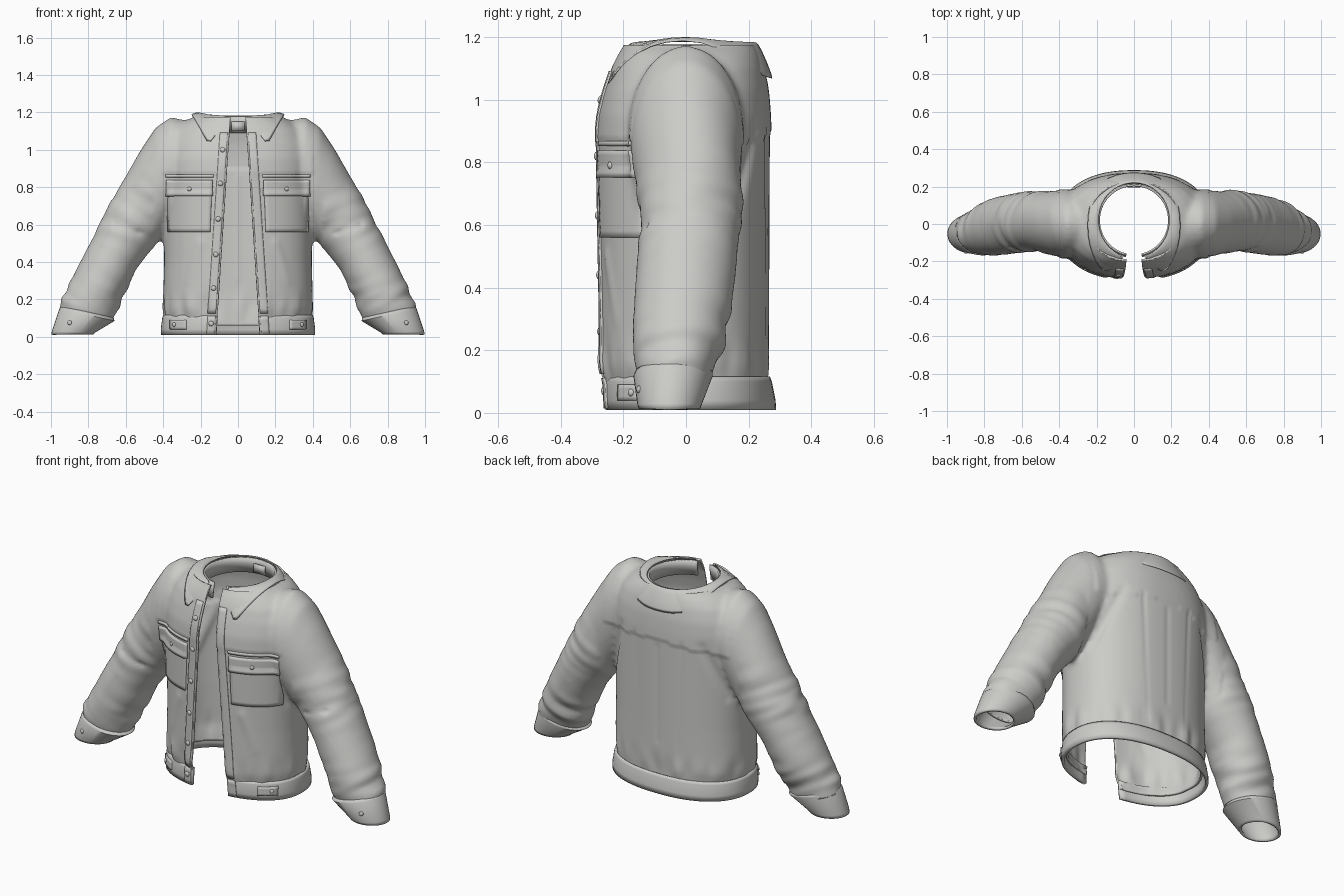
import bpy, bmesh, math
from mathutils import Vector, noise

cube = bpy.data.objects.get("Cube")
if cube:
    bpy.data.objects.remove(cube)

fabric = bpy.data.materials.new("light grey fabric")
fabric.use_nodes = True
GREY = (0.6, 0.6, 0.58, 1)
fabric.diffuse_color = GREY
fabric.node_tree.nodes["Principled BSDF"].inputs["Base Color"].default_value = GREY


def loft(bm, rows, closed=True, caps=False):
    """Skin a list of rows of points, going upward."""
    grid = [[bm.verts.new(p) for p in row] for row in rows]
    n = len(rows[0])
    for a, b in zip(grid, grid[1:]):
        for i in range(n if closed else n - 1):
            j = (i + 1) % n
            bm.faces.new((a[i], a[j], b[j], b[i]))
    if caps:
        bm.faces.new(grid[0][::-1])
        bm.faces.new(grid[-1])


def add(name, bm, mods=(), angle=40):
    """Turn a bmesh into a smooth shaded object with modifiers."""
    mesh = bpy.data.meshes.new(name)
    bm.to_mesh(mesh)
    bm.free()
    mesh.materials.append(fabric)
    ob = bpy.data.objects.new(name, mesh)
    bpy.context.collection.objects.link(ob)
    for kind, props in mods:
        m = ob.modifiers.new(kind.title(), kind)
        for k, v in props.items():
            setattr(m, k, v)
    bpy.ops.object.select_all(action='DESELECT')
    ob.select_set(True)
    bpy.context.view_layer.objects.active = ob
    bpy.ops.object.shade_smooth_by_angle(angle=math.radians(angle))
    bpy.context.view_layer.update()
    return ob


def solid(t, offset=-1):
    return ('SOLIDIFY', dict(thickness=t, offset=offset))


MIRROR = ('MIRROR', {})


def opening(z):
    return 0.118 - 0.066 * z


POWER = 2 / 2.3


def girth(a, z, hw, yf, yb):
    """Point of a rounded oval at angle a, measured from the front."""
    s, c = math.sin(a), math.cos(a)
    x = hw * math.copysign(abs(s) ** POWER, s)
    y = abs(c) ** POWER * (yf if c > 0 else yb)
    return Vector((x, y, z))


def tube_ring(xo, zo, xi, zi, y0, y1, n=40):
    """Oval ring between an outer and an inner point of the sleeve."""
    mid = Vector((xo + xi, y0 + y1, zo + zi)) / 2
    u = Vector((xo - xi, 0, zo - zi)) / 2
    v = Vector((0, (y1 - y0) / 2, 0))
    return [mid + u * math.cos(k * math.tau / n) + v * math.sin(k * math.tau / n) for k in range(n)]


# Body and sleeves, fused from closed volumes
TORSO = [(-.05, .385, -.25, .255), (.06, .385, -.255, .258), (.15, .402, -.278, .266),
         (.4, .395, -.28, .266), (.85, .4, -.285, .268), (.95, .4, -.28, .268),
         (1.03, .385, -.262, .264), (1.1, .35, -.24, .252), (1.15, .29, -.215, .237),
         (1.18, .225, -.195, .222), (1.3, .2, -.18, .215)]
SLEEVE = [(.25, 1.15, .25, .75, -.15, .15), (.36, 1.175, .34, .65, -.18, .18),
          (.44, 1.12, .38, .57, -.175, .18), (.52, 1.0, .41, .53, -.16, .175),
          (.6, .86, .44, .49, -.145, .18), (.7, .69, .49, .43, -.15, .17),
          (.77, .54, .545, .36, -.16, .16), (.85, .39, .59, .26, -.168, .145),
          (.925, .24, .64, .155, -.168, .11), (.95, .17, .66, .1, -.155, .085),
          (.97, .05, .74, .01, -.14, .06)]
bm = bmesh.new()
loft(bm, [[girth(k * math.tau / 64, *r) for k in range(64)] for r in TORSO], caps=True)
for side in (1, -1):
    loft(bm, [[Vector((p.x * side, p.y, p.z)) for p in tube_ring(*r)] for r in SLEEVE], caps=True)
bmesh.ops.recalc_face_normals(bm, faces=bm.faces)
draft = add("jacket_draft", bm, [('REMESH', dict(mode='VOXEL', voxel_size=.013)),
                                 ('SMOOTH', dict(factor=.5, iterations=14))])
fused = bpy.data.meshes.new_from_object(draft.evaluated_get(bpy.context.evaluated_depsgraph_get()))
bpy.data.objects.remove(draft)
bm = bmesh.new()
bm.from_mesh(fused)
bm.normal_update()

# Creases and seams: start, end, width, height
FOLDS = [((.27, -.25, .54), (.33, -.24, .14), .012, -.010), ((.25, -.27, .54), (.17, -.28, .14), .014, -.010),
         ((.21, -.27, .5), (.28, -.25, .3), .025, .010), ((.15, .26, .9), (.12, .27, .12), .009, -.007),
         ((0, .27, .86), (0, .27, .3), .008, -.006), ((.4, -.1, .56), (.36, -.2, .75), .02, -.010),
         ((.38, .14, .6), (.27, .24, .9), .025, -.014), ((.66, -.13, .6), (.48, -.14, .54), .012, -.008)]
FOLDS = [(Vector(a), Vector(b), w, h) for a, b, w, h in FOLDS]


def crease(p):
    total = 0
    for a, b, w, h in FOLDS:
        d = b - a
        t = max(0, min(1, (p - a).dot(d) / d.length_squared))
        total += h * math.exp(-((p - a - d * t).length / w) ** 2)
    return total


for v in bm.verts:
    p = Vector((abs(v.co.x), v.co.y, v.co.z))
    move = crease(p)
    along = p.x * .45 - p.z * .89
    if p.x > .45:  # sleeve wrinkles, strongest at elbow and wrist
        amount = math.exp(-((p.z - .2) / .1) ** 2) + .7 * math.exp(-((p.z - .65) / .14) ** 2)
        move += .016 * amount * noise.noise((v.co.x * 3, p.y * 6, along * 17))
    elif p.z < .3:  # gathers above the hem
        move += .014 * math.exp(-((p.z - .15) / .07) ** 2) * noise.noise((v.co.x * 16, p.y * 16, p.z * 3))
    if p.x < .4 and p.y < -.1 and p.z > .865:  # yoke step
        move += .006 * max(0, 1 - (p.z - .865) / .2)
    if p.y > .1 and p.z > .9 - p.x * .12 and p.x < .4:
        move += .006 * max(0, 1 - (p.z - .88) / .2)
    v.co += v.normal * move

# Trim hem, neck, wrists and the front opening
def cut(co, no, clear=True):
    geom = bm.verts[:] + bm.edges[:] + bm.faces[:]
    bmesh.ops.bisect_plane(bm, geom=geom, plane_co=co, plane_no=no, clear_outer=clear)


cut((0, 0, .06), (0, 0, -1))
cut((0, 0, 1.175), (0, 0, 1))
for s in (1, -1):
    cut((s * .82, 0, .105), (s * .25, 0, -1))
    cut((s * opening(0), 0, 0), (s, 0, .066), clear=False)
gap = [f for f in bm.faces
       if f.calc_center_median().y < 0 and abs(f.calc_center_median().x) < opening(f.calc_center_median().z)]
bmesh.ops.delete(bm, geom=gap, context='FACES')
add("jacket_body", bm, [solid(.012)])

# Hem band
bm = bmesh.new()
rows = []
for ring in [(.01, .412, -.264, .288), (.04, .413, -.266, .286), (.1, .405, -.268, .274), (.116, .4, -.262, .268)]:
    a0 = math.asin((opening(ring[0]) / ring[1]) ** (1 / POWER))
    rows.append([girth(a0 + (math.tau - 2 * a0) * k / 70, *ring) for k in range(71)])
loft(bm, rows, closed=False)
add("hem_band", bm, [solid(.016)])

# Cuffs
CUFF = [(.998, .012, .775, .012, -.15, .045), (.995, .03, .765, .022, -.155, .05),
        (.955, .15, .66, .085, -.168, .085), (.945, .165, .665, .102, -.16, .085)]
bm = bmesh.new()
loft(bm, [tube_ring(*r) for r in CUFF])
bmesh.ops.recalc_face_normals(bm, faces=bm.faces)
add("cuffs", bm, [MIRROR, solid(.014)])

# Neck stand
bm = bmesh.new()
loft(bm, [[Vector((r * math.sin(a), .02 - r * math.cos(a), z)) for a in
           (.22 + (math.tau - .44) * k / 60 for k in range(61))]
          for r, z in ((.203, 1.09), (.196, 1.14), (.192, 1.178))], closed=False)
add("neck_stand", bm, [solid(.01)])

# Folded collar: lower edge from front tip to centre back
EDGE = [(.155, -.268, 1.0), (.185, -.235, 1.07), (.225, -.165, 1.145), (.25, -.07, 1.185), (.25, .05, 1.185),
        (.225, .15, 1.135), (.18, .225, 1.075), (.09, .268, 1.062), (0, .275, 1.06)]
half_top, half_mid, half_low = [], [], []
for k, low in enumerate(EDGE):
    a = .22 + (math.pi - .22) * (k / 8)
    low = Vector(low)
    top = Vector((.195 * math.sin(a), .02 - .2 * math.cos(a), 1.18))
    half_top.append(top)
    half_mid.append(top.lerp(low, .25) + Vector((0, 0, .014)))
    half_low.append(low)
bm = bmesh.new()
loft(bm, [half_low, half_mid, half_top], closed=False)
add("collar", bm, [('MIRROR', dict(use_clip=True)), solid(.01, 1), ('SUBSURF', dict(levels=1, render_levels=1))], 60)


def front(x, z):
    """First surface met from the front, with its normal."""
    deps = bpy.context.evaluated_depsgraph_get()
    hit, loc, no, *_ = bpy.context.scene.ray_cast(deps, (x, -1, z), (0, 1, 0))
    if hit and loc.y < 0:
        return loc, no
    return Vector((x, -.2, z)), Vector((0, -1, 0))


def plate(name, corners, nx, nz, thick, mods=()):
    """Cloth patch laid on the front; corners run anticlockwise."""
    bl, br, tr, tl = [Vector(c) for c in corners]
    rows = []
    for j in range(nz + 1):
        left, right = bl.lerp(tl, j / nz), br.lerp(tr, j / nz)
        pts = [left.lerp(right, i / nx) for i in range(nx + 1)]
        rows.append([front(*p)[0] for p in pts])
    patch = bmesh.new()
    loft(patch, rows, closed=False)
    add(name, patch, [*mods, solid(thick * 2, 0)])


# Front plackets
def placket(name, s):
    near, wide = .008, .05
    for part, z0, z1, n in (("hem", .014, .112, 4), ("front", .125, 1.09, 40)):
        c = [(s * (opening(z) + d), z) for z, d in ((z0, near), (z0, wide), (z1, wide), (z1, near))]
        if s < 0:
            c = [c[1], c[0], c[3], c[2]]
        plate(f"{name}_{part}_placket", c, 4, n, .006)


placket("left", 1)
placket("right", -1)

# Chest pockets, flaps and hem tabs
plate("chest_pockets", [(.148, .56), (.37, .56), (.375, .77), (.14, .77)], 12, 10, .008, [MIRROR])
plate("pocket_flaps", [(.135, .752), (.383, .752), (.385, .838), (.135, .838)], 14, 6, .010, [MIRROR])
plate("pocket_seams", [(.13, .852), (.388, .852), (.388, .868), (.13, .868)], 14, 1, .007, [MIRROR])
plate("hem_tabs", [(.275, .04), (.36, .04), (.36, .09), (.275, .09)], 6, 4, .007, [MIRROR])

# Inner neck label
bm = bmesh.new()
loft(bm, [[Vector((x, .203, z)) for x in (-.035, .035)] for z in (1.1, 1.15)], closed=False)
add("neck_label", bm, [solid(.008, 1)])


# Buttons
def button(name, x, z, r=.014, mods=()):
    loc, no = front(x, z)
    b = bmesh.new()
    bmesh.ops.create_uvsphere(b, u_segments=16, v_segments=8, radius=r)
    bmesh.ops.scale(b, vec=(1, 1, .6), verts=b.verts)
    turn = no.to_track_quat('Z', 'Y').to_matrix().to_4x4()
    turn.translation = loc
    b.transform(turn)
    add(name, b, mods)


for k, z in enumerate((.07, .26, .44, .63, .82, 1.0)):
    button(f"front_button_{k + 1}", -opening(z) - .03, z)
for name, x, z in (("pocket", .26, .79), ("hem", .342, .065), ("cuff", .9, .075)):
    button(f"{name}_buttons", x, z, .012, [MIRROR])
